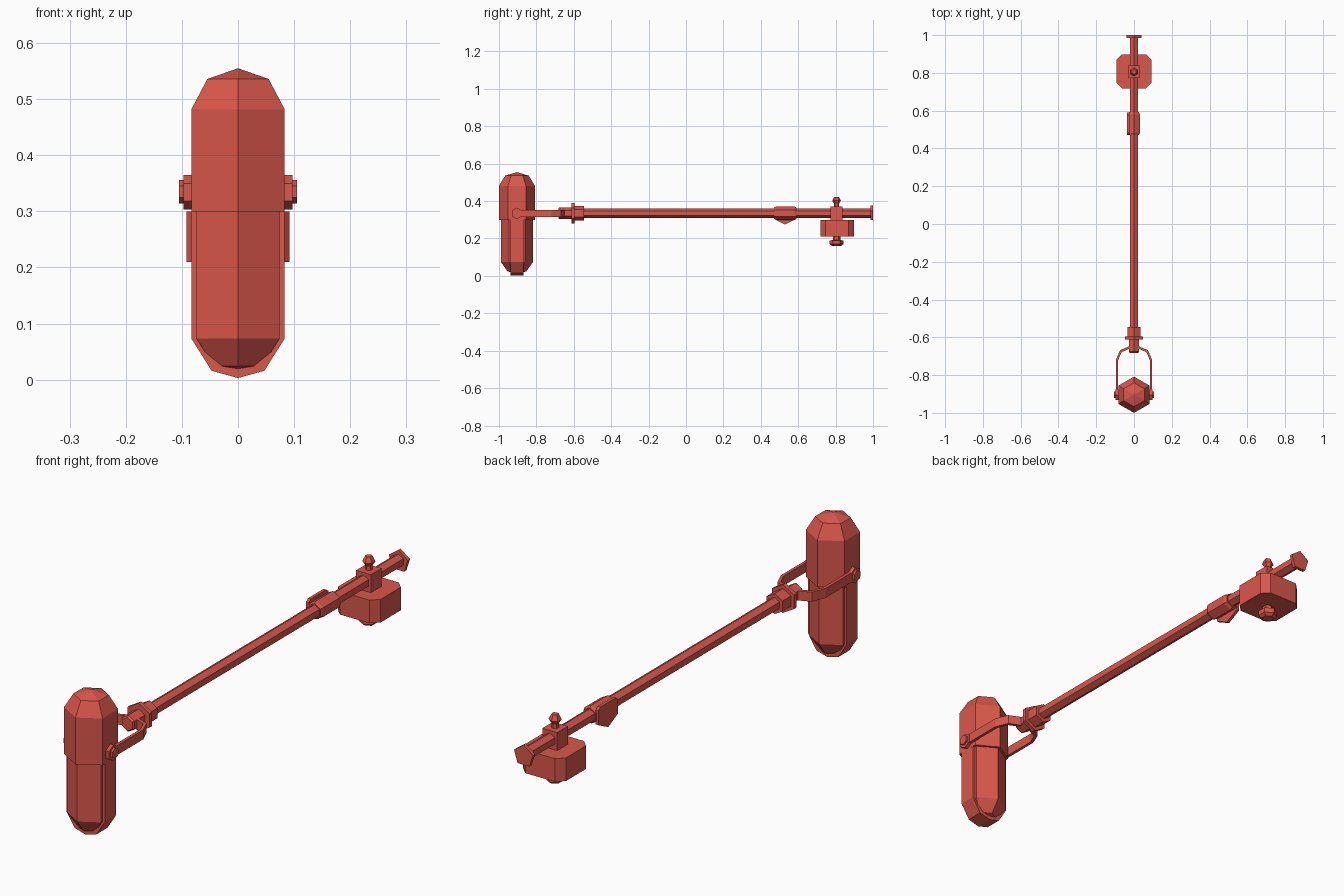
import bpy, bmesh, math
from mathutils import Matrix, Vector

if "Cube" in bpy.data.objects:
    bpy.data.objects.remove(bpy.data.objects["Cube"])

red = bpy.data.materials.new("red")
red.diffuse_color = (0.70, 0.095, 0.07, 1)
red.use_nodes = True
red.node_tree.nodes["Principled BSDF"].inputs["Base Color"].default_value = red.diffuse_color

MIC_Y = -0.904   # microphone axis
ROD_Z = 0.335    # boom axis height
WEIGHT_Y = 0.805  # counterweight axis


def finish(name, bm):
    bmesh.ops.recalc_face_normals(bm, faces=bm.faces)
    me = bpy.data.meshes.new(name)
    bm.to_mesh(me)
    bm.free()
    me.materials.append(red)
    ob = bpy.data.objects.new(name, me)
    bpy.context.collection.objects.link(ob)
    return ob


def place(axis, u, v, h):
    """Turn cross-section (u, v) and distance h along an axis into a point."""
    return {"X": (h, u, v), "Y": (u, h, v), "Z": (u, v, h)}[axis]


def lathe(name, profile, axis, centre, sides=6):
    """Faceted solid from (radius, distance) pairs; a vertex points along +v."""
    bm = bmesh.new()
    rings = []
    for r, h in profile:
        count = 1 if r == 0 else sides
        ring = []
        for i in range(count):
            a = math.pi / 2 + math.tau * i / sides
            ring.append(bm.verts.new(place(axis, centre[0] + r * math.cos(a),
                                           centre[1] + r * math.sin(a), h)))
        rings.append(ring)
    for a, b in zip(rings, rings[1:]):
        for i in range(sides):
            j = (i + 1) % sides
            if len(a) == 1:
                bm.faces.new((a[0], b[i], b[j]))
            elif len(b) == 1:
                bm.faces.new((a[i], a[j], b[0]))
            else:
                bm.faces.new((a[i], a[j], b[j], b[i]))
    for ring in (rings[0], rings[-1]):
        if len(ring) > 1:
            bm.faces.new(ring)
    return finish(name, bm)


def prism(name, outline, axis, h0, h1):
    """Flat outline extruded along an axis."""
    bm = bmesh.new()
    face = bm.faces.new([bm.verts.new(place(axis, u, v, h0)) for u, v in outline])
    out = bmesh.ops.extrude_face_region(bm, geom=[face])
    shift = Vector(place(axis, 0, 0, h1 - h0))
    bmesh.ops.translate(bm, vec=shift,
                        verts=[g for g in out["geom"] if isinstance(g, bmesh.types.BMVert)])
    return finish(name, bm)


def box(name, x, y, z):
    bm = bmesh.new()
    size = [b - a for a, b in (x, y, z)]
    mid = [(a + b) / 2 for a, b in (x, y, z)]
    bmesh.ops.create_cube(bm, size=1, matrix=Matrix.Translation(mid) @ Matrix.Diagonal((*size, 1)))
    return finish(name, bm)


def mirrored(half):
    """Close an outline from its +u half."""
    return half + [(-u, v) for u, v in reversed(half) if u > 0]


# Microphone: head, slimmer body and the raised rib running around the body
mic = (0, MIC_Y)
lathe("microphone_head", [(0.096, 0.30), (0.096, 0.482), (0.063, 0.536), (0, 0.555)], "Z", mic)
lathe("microphone_body", [(0, 0.010), (0.05, 0.024), (0.085, 0.073), (0.085, 0.305)], "Z", mic)
rib = mirrored([(0, 0.003), (0.047, 0.016), (0.083, 0.073), (0.083, 0.302)])
prism("microphone_rib", rib, "Y", MIC_Y - 0.034, MIC_Y + 0.034)

# Fork holding the microphone
outer = [(0.096, -0.925), (0.096, -0.72), (0.074, -0.668), (0.02, -0.645)]
inner = [(0.012, -0.656), (0.066, -0.678), (0.084, -0.722), (0.084, -0.925)]
right = outer + inner
fork = outer + [(-x, y) for x, y in reversed(outer)] \
    + [(-x, y) for x, y in reversed(inner)] + inner
prism("fork", fork, "Z", 0.316, 0.353)
for s, side in ((1, "right"), (-1, "left")):
    lathe(f"pivot_washer_{side}", [(0.031, s * 0.08), (0.031, s * 0.097)], "X", (MIC_Y, ROD_Z - 0.001))
    lathe(f"pivot_bolt_{side}", [(0.021, s * 0.09), (0.021, s * 0.105)], "X", (MIC_Y, ROD_Z))

# Boom with its swivel joint and end cap
axis = (0, ROD_Z)
lathe("boom_rod", [(0.025, -0.60), (0.025, 0.992)], "Y", axis)
lathe("swivel_neck", [(0.026, -0.682), (0.032, -0.675), (0.032, -0.60)], "Y", axis)
lathe("swivel_flange", [(0.055, -0.612), (0.055, -0.596)], "Y", axis)
lathe("swivel_collar", [(0.040, -0.60), (0.040, -0.545)], "Y", axis)
lathe("boom_end_cap", [(0.043, 0.986), (0.043, 1.0)], "Y", (0, ROD_Z - 0.002), sides=5)

# Cable clip on the boom
lathe("clip_sleeve", [(0.030, 0.470), (0.036, 0.482), (0.036, 0.580), (0.030, 0.592)], "Y", axis)
clip = [(0.470, 0.362), (0.482, 0.371), (0.578, 0.371), (0.590, 0.362),
        (0.590, 0.305), (0.530, 0.275), (0.470, 0.305)]
prism("clip_plate", clip, "X", -0.036, -0.024)

# Counterweight with its clamp and screws
wx, wy, c = 0.092, 0.09, 0.028
half = [(wx - c, -wy), (wx, -wy + c), (wx, wy - c), (wx - c, wy)]
outline = [(x, y + WEIGHT_Y + 0.003) for x, y in mirrored(half)]
prism("counterweight", outline, "Z", 0.21, 0.30)
box("clamp_block", (-0.032, 0.032), (WEIGHT_Y - 0.033, WEIGHT_Y + 0.033), (0.295, 0.37))
lathe("clamp_screw", [(0.013, 0.36), (0.013, 0.386), (0.023, 0.402), (0.013, 0.423)],
      "Z", (0, WEIGHT_Y))
lathe("weight_knob", [(0.024, 0.160), (0.037, 0.170), (0.037, 0.190), (0.020, 0.191), (0.020, 0.215)],
      "Z", (0, WEIGHT_Y))
